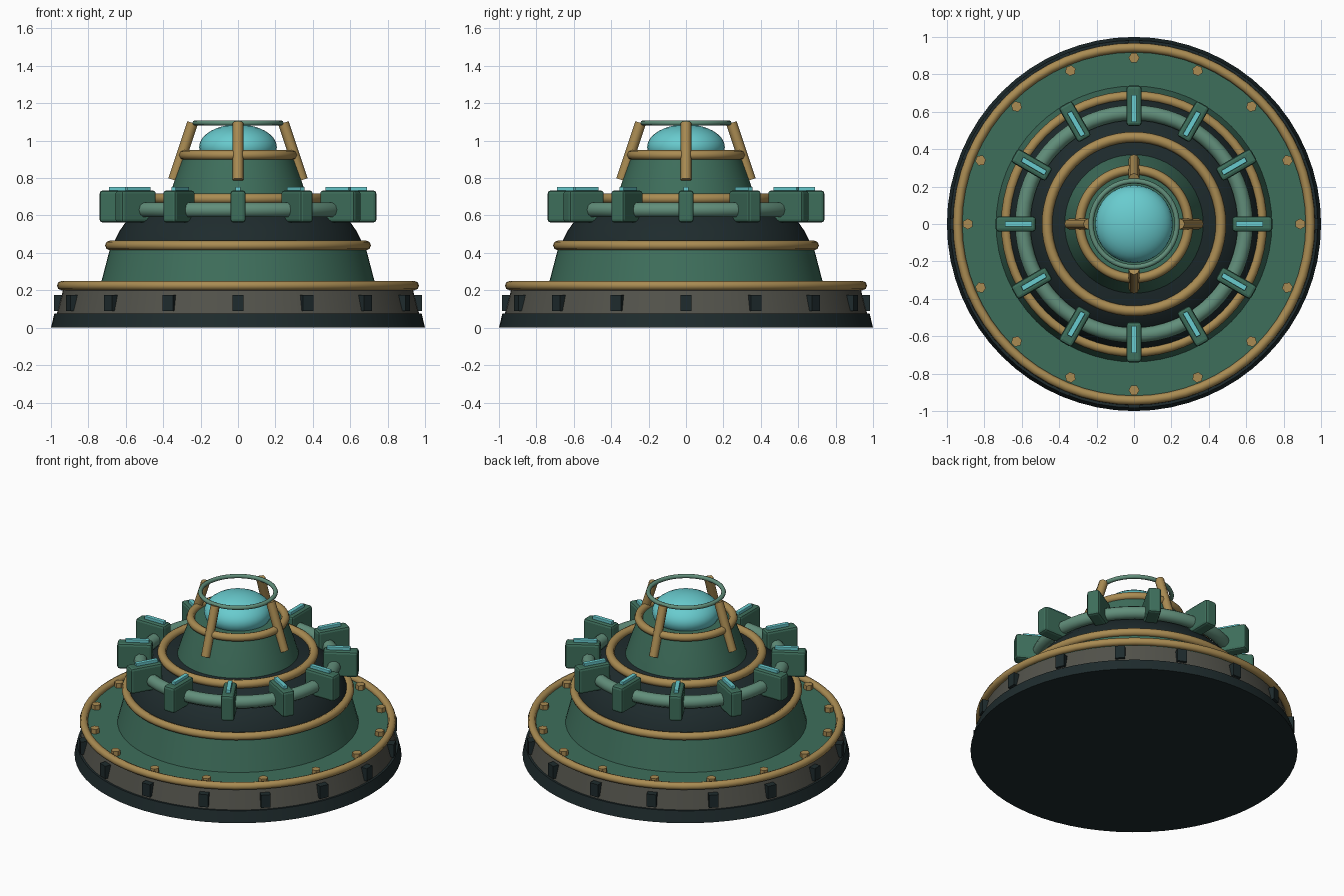
import bpy, math
from mathutils import Vector

if "Cube" in bpy.data.objects:
    bpy.data.objects.remove(bpy.data.objects["Cube"])

SEG = 64


def material(name, color):
    m = bpy.data.materials.new(name)
    m.diffuse_color = (*color, 1)
    m.use_nodes = True
    m.node_tree.nodes["Principled BSDF"].inputs["Base Color"].default_value = m.diffuse_color
    return m


GREEN = material("green_paint", (0.048, 0.156, 0.105))
PALE = material("pale_green_pipe", (0.12, 0.27, 0.195))
GOLD = material("brass", (0.40, 0.26, 0.085))
DARK = material("dark_metal", (0.013, 0.024, 0.026))
GREY = material("grey_metal", (0.085, 0.085, 0.07))
GLOW = material("cyan_glass", (0.14, 0.60, 0.62))


def finish(name, mat, smooth=True):
    ob = bpy.context.object
    ob.name = name
    ob.data.materials.append(mat)
    if smooth:
        bpy.ops.object.shade_smooth_by_angle(angle=math.radians(35))
    return ob


def lathe(name, profile, mat):
    """Closed solid of revolution from (radius, z) points, capped at both ends."""
    verts, faces, n = [], [], len(profile)
    for r, z in profile:
        for i in range(SEG):
            a = math.tau * i / SEG
            verts.append((r * math.cos(a), r * math.sin(a), z))
    for k in range(n - 1):
        for i in range(SEG):
            j = (i + 1) % SEG
            faces.append((k * SEG + i, k * SEG + j, (k + 1) * SEG + j, (k + 1) * SEG + i))
    faces.append(tuple(reversed(range(SEG))))
    faces.append(tuple(range((n - 1) * SEG, n * SEG)))
    me = bpy.data.meshes.new(name)
    me.from_pydata(verts, [], faces)
    ob = bpy.data.objects.new(name, me)
    bpy.context.collection.objects.link(ob)
    bpy.ops.object.select_all(action='DESELECT')
    bpy.context.view_layer.objects.active = ob
    ob.select_set(True)
    return finish(name, mat)


def ring(name, major, minor, z, mat, sides=8):
    bpy.ops.mesh.primitive_torus_add(major_radius=major, minor_radius=minor, location=(0, 0, z),
                                     major_segments=SEG, minor_segments=sides)
    bpy.context.object.data.polygons.foreach_set("use_smooth", [True] * (SEG * sides))
    return finish(name, mat, False)


def box(name, angle, radius, z, size, mat, bevel=0.0):
    """Box placed on a circle, its x side pointing outward."""
    bpy.ops.mesh.primitive_cube_add(size=1, rotation=(0, 0, angle),
                                    location=(radius * math.cos(angle), radius * math.sin(angle), z))
    ob = bpy.context.object
    ob.scale = size
    bpy.ops.object.transform_apply(location=False, rotation=False, scale=True)
    if bevel:
        b = ob.modifiers.new("bevel", 'BEVEL')
        b.width, b.segments = bevel, 2
    return finish(name, mat, False)


# Stepped base
lathe("base_foot", [(1.0, 0), (0.982, 0.075)], DARK)
lathe("base_band", [(0.97, 0.07), (0.936, 0.2)], GREY)
lathe("deck", [(0.936, 0.195), (0.93, 0.22)], GREEN)
ring("deck_trim", 0.943, 0.025, 0.225, GOLD)

# Clamps around the band and bolts on the deck
for i in range(16):
    a = math.tau * i / 16
    box(f"band_clamp_{i}", a, 0.95, 0.133, (0.065, 0.06, 0.085), DARK)
    bpy.ops.mesh.primitive_cylinder_add(vertices=6, radius=0.029, depth=0.04, rotation=(0, 0, a),
                                        location=(0.888 * math.cos(a), 0.888 * math.sin(a), 0.231))
    finish(f"deck_bolt_{i}", GOLD, False)

# Sloped skirt, dark dome and upper tower
lathe("skirt", [(0.74, 0.21), (0.68, 0.44)], GREEN)
ring("skirt_trim", 0.685, 0.026, 0.44, GOLD)
lathe("dark_dome", [(0.672, 0.43), (0.66, 0.465), (0.635, 0.515), (0.60, 0.565),
                    (0.55, 0.615), (0.49, 0.66), (0.44, 0.685)], DARK)
ring("dome_trim", 0.465, 0.028, 0.69, GOLD)
lathe("tower", [(0.375, 0.67), (0.345, 0.77), (0.29, 0.92)], GREEN)
ring("tower_trim", 0.29, 0.026, 0.923, GOLD)

# Pipe with twelve lit pods
ring("pod_pipe", 0.595, 0.041, 0.63, PALE, 10)
for i in range(12):
    a = math.tau * i / 12
    box(f"pod_{i}", a, 0.632, 0.648, (0.215, 0.082, 0.172), GREEN, 0.016)
    box(f"pod_light_{i}", a, 0.618, 0.738, (0.146, 0.028, 0.03), GLOW, 0.004)

# Glass lamp and its cage
bpy.ops.mesh.primitive_uv_sphere_add(segments=32, ring_count=16, radius=1, location=(0, 0, 0.965))
bpy.context.object.scale = (0.208, 0.208, 0.122)
finish("lamp_glass", GLOW)
ring("cage_ring", 0.23, 0.014, 1.095, PALE)
for i in range(4):
    a = math.tau * i / 4
    out = Vector((math.cos(a), math.sin(a), 0))
    low, high = out * 0.345 + Vector((0, 0, 0.79)), out * 0.243 + Vector((0, 0, 1.095))
    bpy.ops.mesh.primitive_cylinder_add(vertices=8, radius=0.029, depth=(high - low).length,
                                        location=(low + high) / 2)
    bpy.context.object.rotation_euler = (high - low).to_track_quat('Z', 'Y').to_euler()
    finish(f"cage_bar_{i}", GOLD, False)
    bpy.ops.object.shade_smooth_by_angle(angle=math.radians(50))
